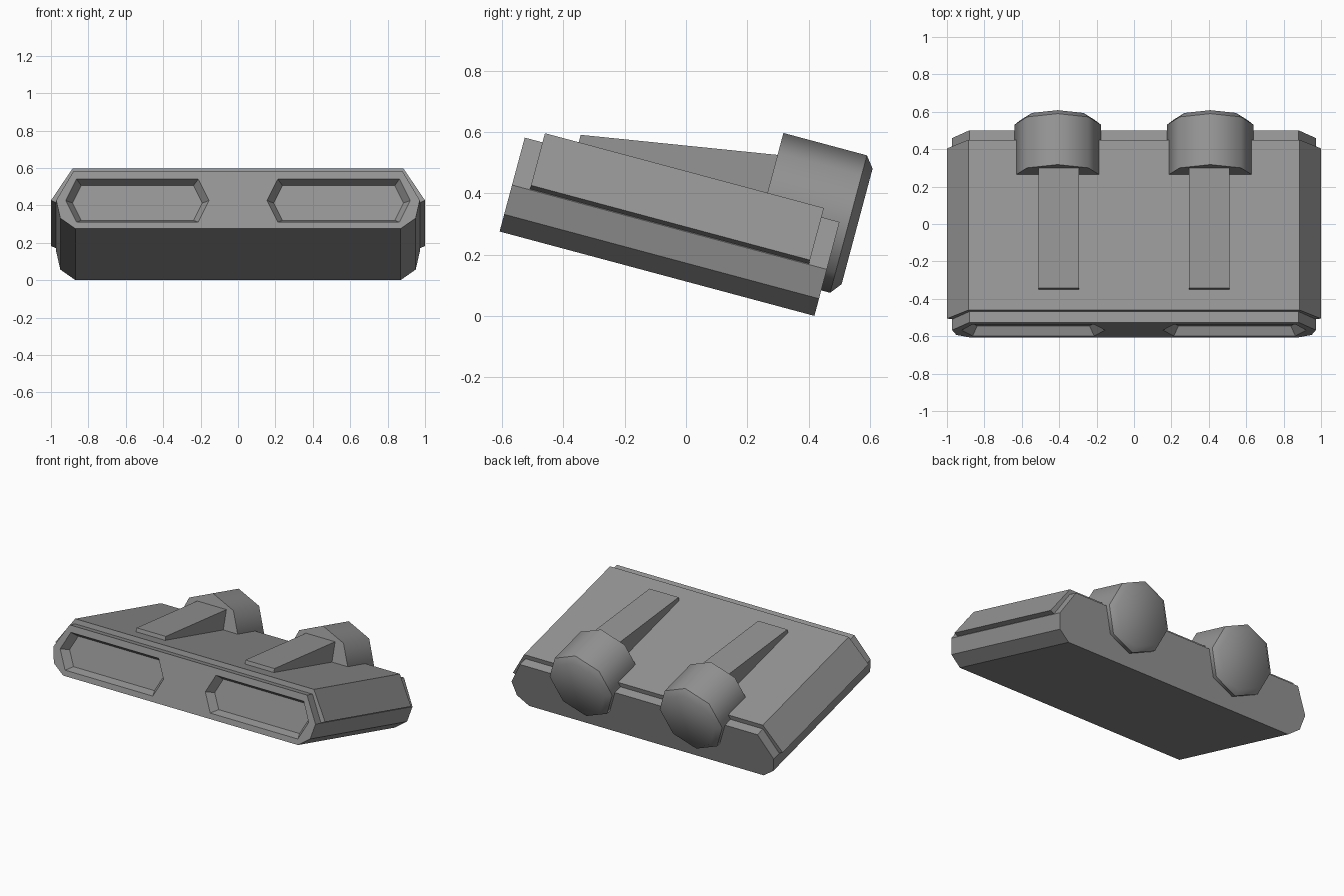
import bpy, bmesh, math
from mathutils import Matrix, Vector

cube = bpy.data.objects.get("Cube")
if cube:
    bpy.data.objects.remove(cube, do_unlink=True)

# Everything is built level (x, length, height), then tipped nose-up
TILT = Matrix.Translation((0, -0.608, 0.276)) @ Matrix.Rotation(math.radians(-15), 4, 'X')

grey = bpy.data.materials.new("mid_grey")
grey.use_nodes = True
colour = (0.3, 0.3, 0.3, 1)
grey.diffuse_color = colour
grey.node_tree.nodes["Principled BSDF"].inputs["Base Color"].default_value = colour


def loft(name, rings):
    """Closed solid through matching rings of (x, length, height) points."""
    bm = bmesh.new()
    loops = [[bm.verts.new(p) for p in ring] for ring in rings]
    count = len(loops[0])
    for a, b in zip(loops, loops[1:]):
        for i in range(count):
            j = (i + 1) % count
            bm.faces.new((a[i], a[j], b[j], b[i]))
    bm.faces.new(loops[0])
    bm.faces.new(loops[-1])
    bmesh.ops.recalc_face_normals(bm, faces=bm.faces)
    bm.transform(TILT)
    mesh = bpy.data.meshes.new(name)
    bm.to_mesh(mesh)
    bm.free()
    mesh.materials.append(grey)
    obj = bpy.data.objects.new(name, mesh)
    bpy.context.collection.objects.link(obj)
    return obj


def prism(name, half_profile, start, end):
    """Left-right symmetric profile of (x, height) swept along the length."""
    outline = half_profile + [(-x, h) for x, h in reversed(half_profile)]
    return loft(name, [[(x, u, h) for x, h in outline] for u in (start, end)])


def activate(obj):
    bpy.ops.object.select_all(action='DESELECT')
    obj.select_set(True)
    bpy.context.view_layer.objects.active = obj


# Main body and the thicker shell wrapped over its upper half
body = prism("body", [(0.87, 0), (0.95, 0.058), (0.972, 0.157), (0.88, 0.317)], 0, 1.063)
prism("upper_shell", [(0.965, 0.157), (1.0, 0.172), (0.885, 0.348)], 0.06, 1.002)


def hexagon(tip, shoulder, half_height, side, depth):
    points = [(tip, 0), (shoulder, half_height), (-shoulder, half_height),
              (-tip, 0), (-shoulder, -half_height), (shoulder, -half_height)]
    return [Vector((side * 0.538 + x, depth, 0.155 + h)) for x, h in points]


for side, label in ((1, "left"), (-1, "right")):
    # Sloped hexagonal recess in the front face
    rim = hexagon(0.383, 0.325, 0.119, side, 0)
    floor = hexagon(0.347, 0.3, 0.096, side, 0.05)
    cutter = loft("recess_cutter", [[2 * r - f for r, f in zip(rim, floor)], floor])
    cutter.hide_render = True
    cut = body.modifiers.new("recess", 'BOOLEAN')
    cut.operation = 'DIFFERENCE'
    cut.solver = 'EXACT'
    cut.object = cutter
    activate(body)
    bpy.ops.object.modifier_apply(modifier=cut.name)
    bpy.data.objects.remove(cutter, do_unlink=True)

    # Eight-sided barrel with a bevelled rear end
    cx = side * 0.408
    rings = [[(cx + r * math.sin(k * math.pi / 4), u, 0.318 + r * math.cos(k * math.pi / 4))
              for k in range(8)]
             for u, r in ((0.811, 0.232), (1.093, 0.232), (1.122, 0.195))]
    barrel = loft(label + "_barrel", rings)
    activate(barrel)
    bpy.ops.object.shade_smooth_by_angle(angle=math.radians(47))

    # Wedge fin rising toward the barrel
    wedge = [(0.174, 0.33), (0.174, 0.373), (0.83, 0.479), (0.83, 0.33)]
    loft(label + "_fin", [[(side * 0.403 + dx, u, h) for u, h in wedge]
                          for dx in (-0.108, 0.108)])
